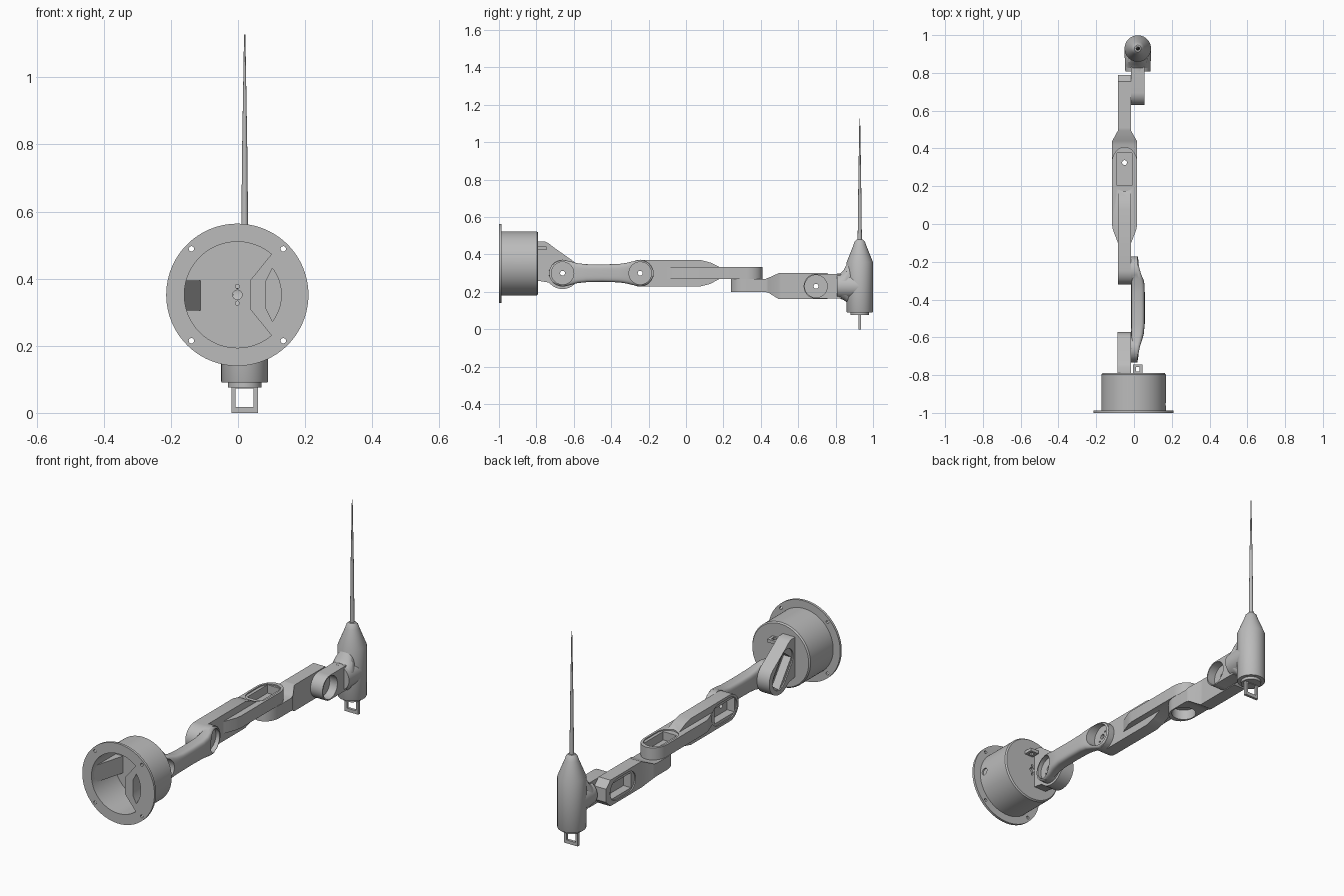
import bpy, bmesh
from math import sin, cos, pi, radians, copysign
from mathutils import Vector, Matrix

if "Cube" in bpy.data.objects:
    bpy.data.objects.remove(bpy.data.objects["Cube"])

grey = bpy.data.materials.new("machined grey")
grey.use_nodes = True
grey.diffuse_color = (0.5, 0.5, 0.5, 1)
grey.node_tree.nodes["Principled BSDF"].inputs["Base Color"].default_value = (0.5, 0.5, 0.5, 1)


def frame(origin, u, w):
    """Local axes: u and v span the profile plane, w is the extrusion."""
    u, w = Vector(u).normalized(), Vector(w).normalized()
    return Matrix.Translation(origin) @ Matrix((u, w.cross(u), w)).transposed().to_4x4()


X, Y, Z = (1, 0, 0), (0, 1, 0), (0, 0, 1)
SIDE = frame((0, 0, 0), Y, X)    # profile (y, z)
PLAN = frame((0, 0, 0), X, Z)    # profile (x, y)


def finish(name, bm, mat=None):
    if mat:
        bm.transform(mat)
    bmesh.ops.remove_doubles(bm, verts=bm.verts, dist=1e-5)
    bmesh.ops.recalc_face_normals(bm, faces=bm.faces)
    mesh = bpy.data.meshes.new(name)
    bm.to_mesh(mesh)
    bm.free()
    mesh.materials.append(grey)
    ob = bpy.data.objects.new(name, mesh)
    bpy.context.collection.objects.link(ob)
    return ob


def skin(name, rings, mat=None, wrap=False):
    """Surface through equal rings, capped unless it wraps round."""
    bm = bmesh.new()
    vs = [[bm.verts.new(p) for p in r] for r in rings]
    n = len(rings[0])
    for a, b in zip(vs, vs[1:] + vs[:1] if wrap else vs[1:]):
        for i in range(n):
            j = (i + 1) % n
            bm.faces.new((a[i], a[j], b[j], b[i]))
    if not wrap:
        bm.faces.new(vs[0])
        bm.faces.new(vs[-1])
    return finish(name, bm, mat)


def prism(name, pts, lo, hi, mat):
    return skin(name, [[(u, v, w) for u, v in pts] for w in (lo, hi)], mat)


def box(name, lo, hi):
    pts = [(lo[0], lo[1]), (hi[0], lo[1]), (hi[0], hi[1]), (lo[0], hi[1])]
    return prism(name, pts, lo[2], hi[2], PLAN)


def arc(cu, cv, ru, rv, a0, a1, n=20):
    angles = [radians(a0 + (a1 - a0) * i / n) for i in range(n + 1)]
    return [(cu + ru * cos(a), cv + rv * sin(a)) for a in angles]


def disc(name, r, lo, hi, mat, n=40):
    return prism(name, arc(0, 0, r, r, 0, 360, n)[:-1], lo, hi, mat)


def lathe(name, profile, mat, n=64):
    rings = [[(r * cos(2 * pi * k / n), r * sin(2 * pi * k / n), h) for r, h in profile]
             for k in range(n)]
    return skin(name, rings, mat, wrap=True)


def loft(name, sections, n=4, power=0):
    """Sections (y, x0, x1, z0, z1); power 0 is a box, 1 an ellipse."""
    def bend(c):
        return copysign(abs(c) ** power, c)
    rings = []
    for y, x0, x1, z0, z1 in sections:
        ang = [2 * pi * (k + 0.5) / n for k in range(n)]
        rings.append([((x0 + x1) / 2 + (x1 - x0) / 2 * bend(cos(a)), y,
                       (z0 + z1) / 2 + (z1 - z0) / 2 * bend(sin(a))) for a in ang])
    return skin(name, rings)


def combine(target, other, op="DIFFERENCE"):
    m = target.modifiers.new("combine", "BOOLEAN")
    m.operation, m.object, m.solver = op, other, "EXACT"
    bpy.context.view_layer.objects.active = target
    bpy.ops.object.modifier_apply(modifier=m.name)
    bpy.data.objects.remove(other)


def motor_pocket(target, pivot, along, normal):
    """Oblong rebate, deep rectangular pocket and shaft hole."""
    f = frame(pivot, along, normal)
    oblong = arc(0, 0, 0.062, 0.056, 90, 270) + arc(0.09, 0, 0.062, 0.056, -90, 90)
    combine(target, prism("cutter", oblong, -0.006, 0.02, f))
    rect = [(-0.05, -0.04), (0.12, -0.04), (0.12, 0.04), (-0.05, 0.04)]
    combine(target, prism("cutter", rect, -0.05, 0.02, f))
    combine(target, disc("cutter", 0.013, -0.2, 0.05, f))


def horn_cup(target, pivot, normal, floor, r=0.06):
    """Round cup with a shaft hole and two screw holes in its floor."""
    f = frame(pivot, Y, normal)
    combine(target, disc("cutter", r, floor, 0.2, f))
    combine(target, disc("cutter", 0.013, -0.2, 0.2, f))
    for s in (-1, 1):
        g = f @ Matrix.Translation((0.02 * s, 0.02 * s, 0))
        combine(target, disc("cutter", 0.005, floor - 0.008, 0.2, g, 12))


# Base cup with flange
hub = frame((-0.002, 0, 0.352), Z, Y)    # profile (z, x)
base = lathe("base_cup", [(0, -.805), (.158, -.805), (.158, -1), (.212, -1), (.212, -.987),
                          (.171, -.987), (.171, -.797), (.165, -.79), (0, -.79)], hub, 96)
for sx in (-1, 1):
    for sz in (-1, 1):
        combine(base, disc("cutter", 0.008, -1.1, -0.95,
                           hub @ Matrix.Translation((0.137 * sz, 0.137 * sx, 0)), 16))
for dz, r in ((0, 0.014), (0.025, 0.006), (-0.025, 0.006)):
    combine(base, disc("cutter", r, -0.9, -0.7, hub @ Matrix.Translation((dz, 0, 0)), 20))
combine(base, disc("cutter", 0.018, 0.14, 0.3, frame((0, -0.955, 0.352), Y, X)))

# Inner block with its pocket, and sloped inner wedge
block = prism("base_inner_block", arc(0, 0, .164, .164, 40, 140) + [(-.045, .04), (.045, .04)],
              -1, -0.8, hub)
combine(block, prism("cutter", arc(0, 0, .131, .131, 53, 127) + [(-.04, .085), (.04, .085)],
                     -1.05, -0.82, hub))
prism("base_wedge", [(-.16, -.98), (-.11, -.80), (-.16, -.80)], .305, .395, PLAN)

# Cable loop behind the base
loop = box("cable_loop", (-.005, -.795, .425), (.045, -.745, .442))
combine(loop, box("cutter", (.01, -.78, .4), (.03, -.758, .5)))

# Shoulder bracket
lug = prism("shoulder_bracket",
            [(-.795, .26), (-.795, .47), (-.755, .47), (-.735, .46), (-.71, .44)]
            + arc(-.66, .30, .088, .085, 48, -125) + [(-.735, .25)], -.088, -.016, SIDE)
motor_pocket(lug, (-.088, -.66, .30), (0, -.6, .8), (-1, 0, 0))

# Upper link, waisted between two cups
stations = [(-.732, .015, .012), (-.72, .02, .04), (-.70, .025, .06), (-.66, .033, .072),
            (-.62, .043, .064), (-.58, .052, .053), (-.53, .057, .048), (-.45, .057, .047),
            (-.36, .057, .049), (-.32, .056, .055), (-.29, .05, .062), (-.245, .036, .072),
            (-.205, .026, .06), (-.185, .022, .04), (-.173, .02, .012)]
upper = loft("upper_link", [(y, -.015, x, .30 - h, .30 + h) for y, x, h in stations], 32, 0.5)
for y in (-.66, -.245):
    combine(upper, disc("hub", .072, -.0155, .018, frame((0, y, .30), Y, X)), "UNION")
for y in (-.66, -.245):
    horn_cup(upper, (0, y, .30), X, 0)

# Middle link: upright slab joined to a flat slab
middle = prism("middle_link", arc(-.245, .30, .075, .07, 90, 270)
               + [(.08, .23), (.13, .243), (.18, .27), (.18, .333), (.13, .357), (.08, .37)],
               -.085, -.016, SIDE)
flat = prism("flat", arc(-.05, .325, .067, .083, 0, 180)
             + [(-.117, 0), (-.112, -.03), (-.085, -.1), (-.015, -.1), (.012, -.03), (.017, 0)],
             .27, .334, PLAN)
combine(middle, flat, "UNION")
motor_pocket(middle, (-.085, -.245, .30), Y, (-1, 0, 0))
motor_pocket(middle, (-.05, .325, .334), (0, -1, 0), Z)

# Lower link: flat cup, twisted transition, upright slab
lower = prism("lower_link", arc(-.05, .325, .067, .085, 180, 360) + [(.017, .43), (-.117, .43)],
              .20, .268, PLAN)
turn = loft("turn", [(.42, -.117, .017, .20, .268), (.44, -.115, .015, .196, .275),
                     (.495, -.085, -.016, .162, .30), (.53, -.085, -.016, .162, .30)])
combine(lower, turn, "UNION")
slab = prism("slab", [(.51, .162), (.755, .162), (.79, .195), (.79, .265), (.755, .30), (.51, .30)],
             -.085, -.016, SIDE)
combine(lower, slab, "UNION")
motor_pocket(lower, (-.085, .695, .23), (0, -1, 0), (-1, 0, 0))
horn_cup(lower, (-.05, .325, .268), (0, 0, -1), 0.015)

# Wrist: cup, neck and flared round stub
wrist = disc("wrist_link", .066, -.015, .055, frame((0, .695, .23), Y, X))
combine(wrist, loft("neck", [(.695, -.015, .055, .165, .296), (.83, -.015, .055, .165, .296)]), "UNION")
horn_cup(wrist, (0, .695, .23), X, 0.01)
lathe("wrist_stub", [(0, .808), (.066, .808), (.068, .83), (.07, .93), (0, .93)],
      frame((.02, 0, .231), Z, Y))
loft("wrist_flare", [(.825, -.046, .086, .163, .30), (.845, -.045, .085, .155, .32),
                     (.858, -.042, .082, .145, .345), (.88, -.03, .07, .14, .37),
                     (.93, -.03, .07, .14, .37)], 40, 1)

# Tool body, collar, needle and handle
tool = frame((.02, .929, 0), X, Z)
lathe("tool_body", [(0, .09), (.068, .09), (.07, .094), (.07, .36), (.034, .45), (.028, .468),
                    (.018, .479), (0, .482)], tool)
lathe("tool_collar", [(0, .076), (.05, .076), (.05, .091), (0, .091)], tool, 40)
lathe("needle", [(0, .47), (.0115, .47), (.0095, .62), (.0075, .80), (.005, .95), (.002, 1.128),
                 (0, 1.128)], tool, 20)
handle = box("handle", (-.02, .922, 0), (.06, .936, .08))
combine(handle, box("cutter", (-.007, .9, .018), (.046, .96, .073)))

# Smooth round surfaces, keep edges crisp
for ob in bpy.context.scene.objects:
    ob.select_set(ob.type == "MESH")
bpy.context.view_layer.objects.active = base
bpy.ops.object.shade_smooth_by_angle(angle=radians(30))
